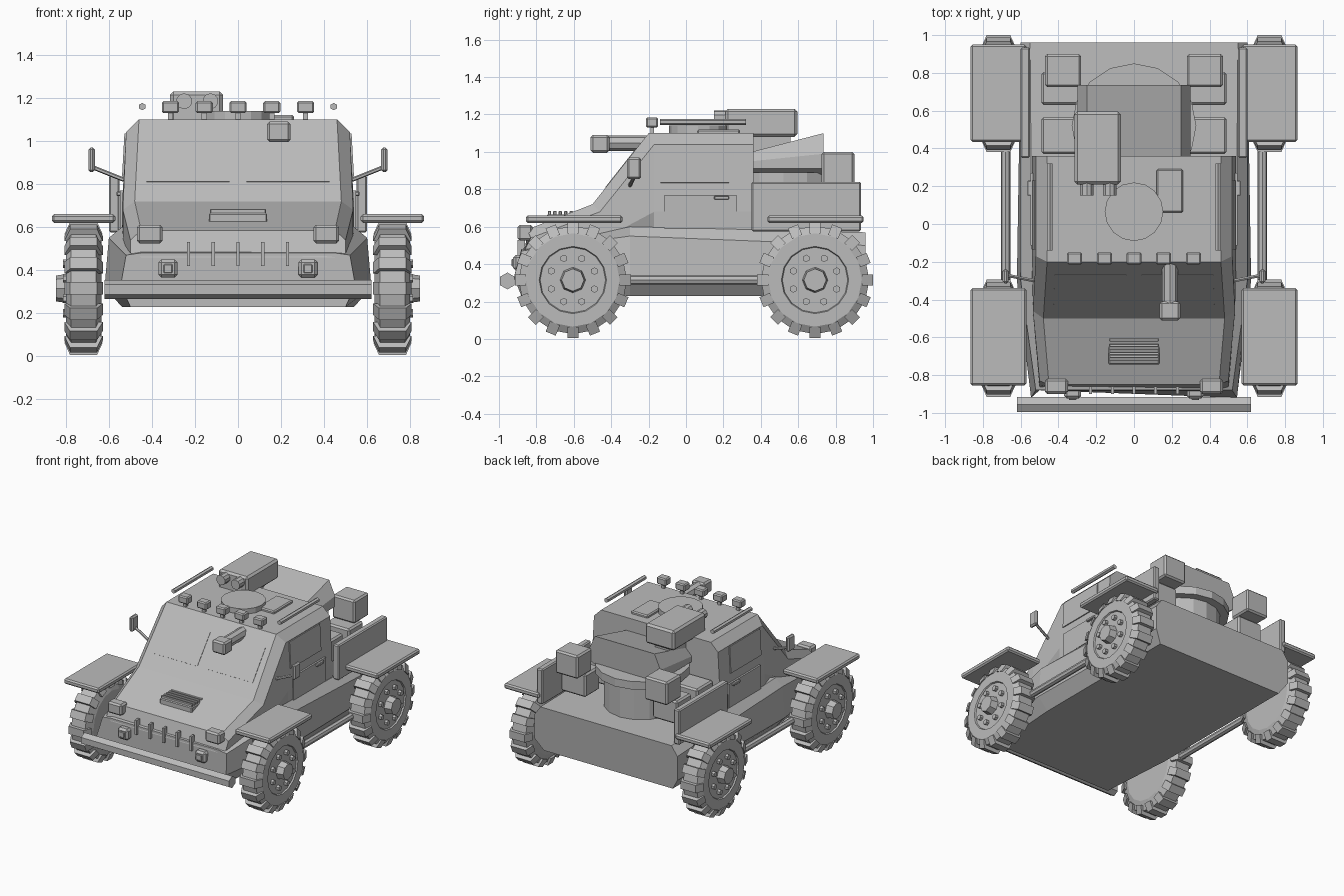
import bpy, bmesh, math
from mathutils import Vector, Matrix

if "Cube" in bpy.data.objects:
    bpy.data.objects.remove(bpy.data.objects["Cube"])

grey = bpy.data.materials.new("plain_grey")
grey.diffuse_color = (0.5, 0.5, 0.5, 1)
grey.use_nodes = True
grey.node_tree.nodes["Principled BSDF"].inputs["Base Color"].default_value = grey.diffuse_color


def finish(name, bm, bevel=0.0):
    bmesh.ops.recalc_face_normals(bm, faces=bm.faces)
    me = bpy.data.meshes.new(name)
    bm.to_mesh(me)
    bm.free()
    me.materials.append(grey)
    ob = bpy.data.objects.new(name, me)
    bpy.context.collection.objects.link(ob)
    if bevel:
        mod = ob.modifiers.new("edge_bevel", 'BEVEL')
        mod.width, mod.segments = bevel, 1
    return ob


def box(name, x, y, z, bevel=0.008):
    """Box given by (low, high) ranges."""
    bm = bmesh.new()
    bmesh.ops.create_cube(bm, size=1)
    for v in bm.verts:
        v.co = Vector([(r[0] + r[1]) / 2 + c * (r[1] - r[0]) for c, r in zip(v.co, (x, y, z))])
    return finish(name, bm, bevel)


def rod(name, a, b, r, sides=8, r2=None):
    """Cylinder from point a to point b."""
    a, b = Vector(a), Vector(b)
    d = b - a
    m = Matrix.Translation((a + b) / 2) @ d.to_track_quat('Z', 'Y').to_matrix().to_4x4()
    bm = bmesh.new()
    bmesh.ops.create_cone(bm, cap_ends=True, segments=sides, radius1=r,
                          radius2=r if r2 is None else r2, depth=d.length, matrix=m)
    return finish(name, bm)


def loft(name, halves):
    """Skin between mirrored half sections, capped at both ends."""
    bm = bmesh.new()
    rings = []
    for h in halves:
        pts = list(h) + [(-x, y, z) for x, y, z in reversed(h)]
        rings.append([bm.verts.new(p) for p in pts])
    n = len(rings[0])
    for a, b in zip(rings, rings[1:]):
        for i in range(n):
            j = (i + 1) % n
            bm.faces.new((a[i], a[j], b[j], b[i]))
    bm.faces.new(rings[0])
    bm.faces.new(rings[-1])
    return finish(name, bm)


def panel(name, corners, t=0.006):
    """Thin plate on a slanted surface."""
    c = [Vector(p) for p in corners]
    n = (c[1] - c[0]).cross(c[2] - c[0]).normalized() * t
    bm = bmesh.new()
    lo = [bm.verts.new(p - n * 0.5) for p in c]
    hi = [bm.verts.new(p + n * 0.5) for p in c]
    bm.faces.new(lo)
    bm.faces.new(hi)
    for i in range(4):
        j = (i + 1) % 4
        bm.faces.new((lo[i], lo[j], hi[j], hi[i]))
    return finish(name, bm)


def span(s, a, b):
    return tuple(sorted((s * a, s * b)))


# Lower hull and cab
loft("lower_hull", [
    [(.50, -.88, .23), (.545, -.92, .33), (.52, -.88, .47), (.45, -.88, .48)],
    [(.54, -.30, .23), (.62, -.30, .32), (.60, -.30, .55), (.54, -.30, .60)],
    [(.54, .93, .23), (.60, .96, .32), (.60, .96, .50), (.55, .96, .57)]])
loft("cab", [
    [(.45, -.85, .585), (.50, -.83, .54), (.50, -.86, .48), (.45, -.885, .46)],
    [(.48, -.50, .72), (.535, -.46, .68), (.535, -.47, .52), (.45, -.47, .46)],
    [(.46, -.20, 1.1), (.52, -.17, 1.04), (.54, -.17, .68), (.54, -.17, .5)],
    [(.46, .36, 1.1), (.52, .36, 1.04), (.54, .36, .68), (.54, .36, .5)]])

# Rear turret on its ring
rod("turret_neck", (0, .52, .56), (0, .52, .83), .27, 16)
rod("turret_ring", (0, .52, .83), (0, .52, .89), .33, 16)
loft("turret_hump", [
    [(.25, .35, 1.0), (.30, .35, .95), (.30, .35, .91), (.24, .35, .87)],
    [(.25, .735, 1.1), (.30, .735, .99), (.30, .735, .91), (.24, .72, .87)]])

# Windscreen panes
def screen(x, z):
    return (x, -.5 + (z - .72) / .38 * .30, z)

for s in (-1, 1):
    panel("windscreen_pane", [screen(s * .04, .81), screen(s * .425, .81),
                              screen(s * .42, 1.01), screen(s * .04, 1.01)])

# Front bumper, nose ribs and hood grille
rod("front_bumper", (-.62, -.955, .31), (.62, -.955, .31), .045, 6)
for x in (-.23, -.115, 0, .115, .23):
    box("nose_rib", (x - .008, x + .008), (-.90, -.86), (.42, .53), 0)
box("grille_base", (-.135, .135), (-.745, -.60), (.61, .665), .006)
for i in range(5):
    y = -.73 + i * .029
    box("grille_slat", (-.13, .13), (y - .009, y + .009), (.65, .685), .004)

# Roof fittings
rod("roof_hatch", (0, .065, 1.09), (0, .065, 1.14), .155, 16)
box("roof_cover", (.12, .26), (.06, .29), (1.09, 1.12))
for i in range(5):
    x = (i - 2) * .157
    box("roof_lamp", (x - .04, x + .04), (-.215, -.15), (1.13, 1.185))
    box("roof_lamp_foot", (x - .012, x + .012), (-.19, -.17), (1.09, 1.14), 0)
box("sight_box", (-.315, -.07), (.21, .595), (1.08, 1.23), .015)
box("sight_mount", (-.25, -.13), (.3, .56), (1.0, 1.09), 0)
for x in (-.25, -.128):
    rod("sight_lens", (x, .15, 1.185), (x, .22, 1.185), .037, 10)

# Short barrel with square muzzle
rod("barrel", (.19, -.42, 1.047), (.19, -.18, 1.047), .042, 8)
box("muzzle", (.135, .245), (-.51, -.41), (.995, 1.09), .012)

for s in (-1, 1):
    # Fenders, side guards and running tubes
    for y in ((-.855, -.34), (.435, .95)):
        box("fender", span(s, .57, .865), y, (.62, .66), .01)
    box("side_guard", span(s, .55, .60), (.35, .935), (.575, .84))
    rod("running_tube", (s * .68, -.32, .315), (s * .68, .42, .315), .025, 8)
    # Roof rails
    rod("roof_rail", (s * .445, -.14, 1.16), (s * .445, .32, 1.16), .017, 6)
    # Lamps on the nose
    box("upper_headlamp", span(s, .35, .47), (-.90, -.82), (.525, .61), .012)
    box("lower_headlamp", span(s, .28, .37), (-.925, -.86), (.365, .45), .015)
    box("lamp_lens", span(s, .305, .345), (-.932, -.92), (.387, .428), .003)
    # Side windows and doors
    def side(y, z):
        return (s * (.54 - (z - .68) / .36 * .02 + .003), y, z)
    panel("side_window", [side(-.135, .835), side(.23, .835), side(.23, 1.035), side(-.135, 1.035)], .009)
    box("side_door", span(s, .53, .548), (-.115, .27), (.59, .77), 0)
    box("door_handle", span(s, .54, .565), (.15, .23), (.745, .765), .004)
    # Mirrors
    rod("mirror_arm", (s * .53, -.30, .82), (s * .68, -.27, .88), .01, 6)
    box("mirror", span(s, .665, .695), (-.315, -.24), (.855, .97), .01)
    # Stowage boxes
    box("stowage_upper", span(s, .28, .47), (.725, .90), (.825, 1.0), .012)
    box("stowage_rear", span(s, .28, .49), (.63, .805), (.65, .825), .012)
    box("stowage_front", span(s, .28, .49), (.37, .565), (.65, .825), .012)

# Wheels: lathed tyre, tread lugs, hub and bolts
TYRE = [(.635, .0), (.635, .22), (.66, .29), (.775, .29), (.80, .25), (.80, .18), (.79, .175), (.79, .0)]
LUG = [(.628, .25), (.655, .31), (.78, .31), (.807, .25)]
SIDES = 16


def wheel(s, cy, cz):
    def put(bm, x, r, a, t=0.0):
        return bm.verts.new((s * x, cy + r * math.cos(a) - t * math.sin(a),
                             cz + r * math.sin(a) + t * math.cos(a)))
    bm = bmesh.new()
    rings = [[put(bm, x, r, 2 * math.pi * i / SIDES) for i in range(SIDES)] for x, r in TYRE[1:-1]]
    for a, b in zip(rings, rings[1:]):
        for i in range(SIDES):
            j = (i + 1) % SIDES
            bm.faces.new((a[i], a[j], b[j], b[i]))
    bm.faces.new(rings[0])
    bm.faces.new(rings[-1])
    finish("tyre", bm)
    bm = bmesh.new()
    for k in range(16):
        a = 2 * math.pi * k / 16 + math.pi / 2
        lo = [put(bm, x, r, a, -.029) for x, r in LUG]
        hi = [put(bm, x, r, a, .029) for x, r in LUG]
        bm.faces.new(lo)
        bm.faces.new(hi)
        for i in range(4):
            j = (i + 1) % 4
            bm.faces.new((lo[i], lo[j], hi[j], hi[i]))
    finish("tread_lugs", bm)
    rod("wheel_hub", (s * .78, cy, cz), (s * .845, cy, cz), .07, 8, .06)
    for k in range(8):
        a = math.pi / 4 * k + .39
        y, z = cy + .125 * math.cos(a), cz + .125 * math.sin(a)
        rod("wheel_bolt", (s * .78, y, z), (s * .812, y, z), .02, 6)


for s in (-1, 1):
    for cy in (-.605, .69):
        wheel(s, cy, .315)
